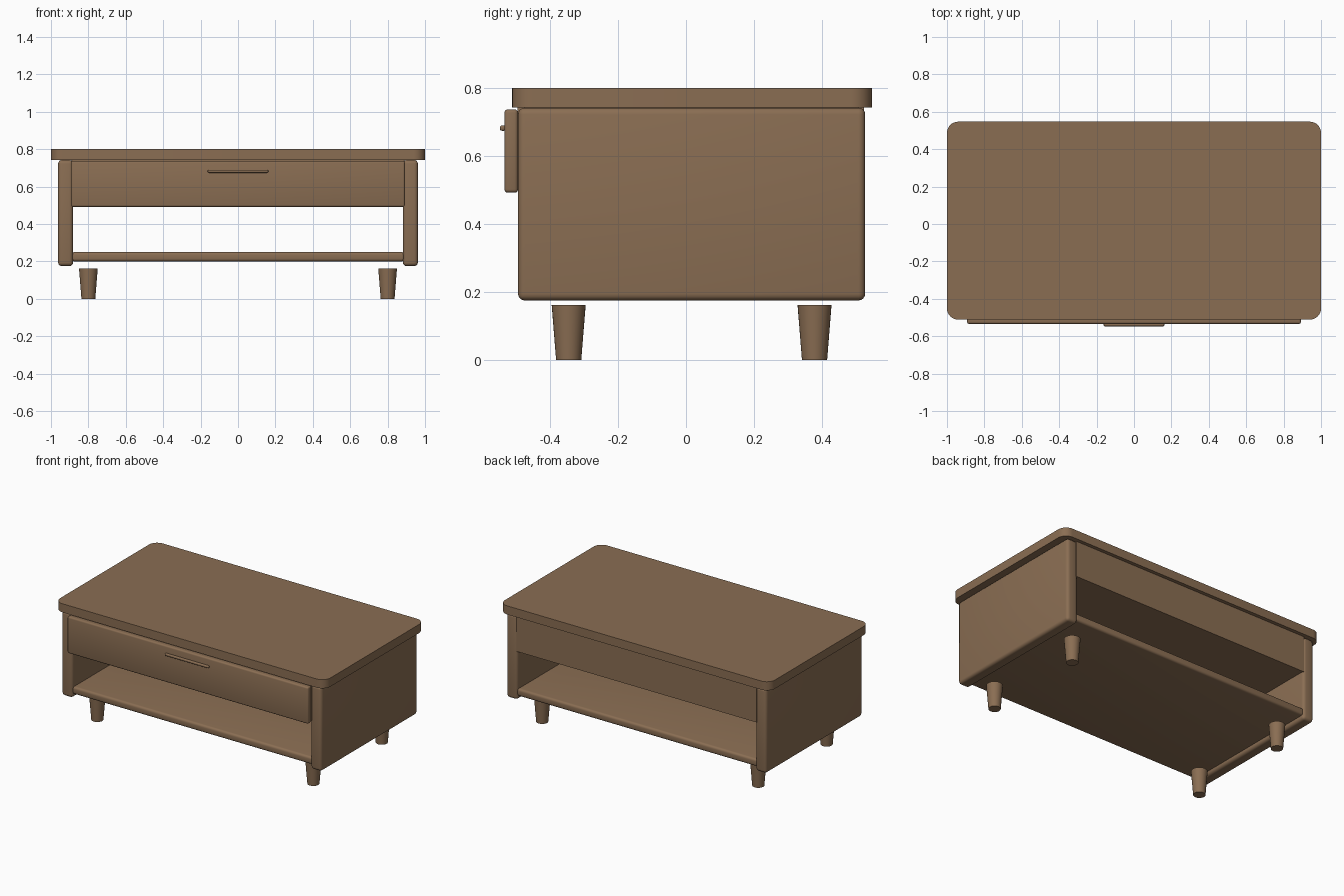
import bpy, bmesh, math

if "Cube" in bpy.data.objects:
    bpy.data.objects.remove(bpy.data.objects["Cube"])

wood = bpy.data.materials.new("walnut brown")
wood.diffuse_color = (0.255, 0.155, 0.086, 1)
wood.use_nodes = True
wood.node_tree.nodes["Principled BSDF"].inputs["Base Color"].default_value = wood.diffuse_color


def finish(ob, smooth=True):
    ob.data.materials.append(wood)
    if smooth:
        bpy.ops.object.select_all(action='DESELECT')
        ob.select_set(True)
        bpy.context.view_layer.objects.active = ob
        bpy.ops.object.shade_smooth_by_angle(angle=math.radians(35))
    return ob


def box(name, lo, hi, bevel=0.0, segments=4, vertical_only=False):
    """Box between two corners, with optional rounded edges."""
    bm = bmesh.new()
    bmesh.ops.create_cube(bm, size=1)
    for v in bm.verts:
        v.co = [(a + b) / 2 + c * (b - a) for a, b, c in zip(lo, hi, v.co)]
    if bevel:
        edges = [e for e in bm.edges if not vertical_only
                 or abs(e.verts[0].co.z - e.verts[1].co.z) > 1e-4]
        bmesh.ops.bevel(bm, geom=edges, offset=bevel, segments=segments,
                        profile=0.5, affect='EDGES')
    me = bpy.data.meshes.new(name)
    bm.to_mesh(me)
    bm.free()
    ob = bpy.data.objects.new(name, me)
    bpy.context.collection.objects.link(ob)
    return finish(ob)


# Table top with corners rounded in plan
box("table_top", (-1, -0.511, 0.742), (1, 0.547, 0.80), 0.06, 8, True)

# Side panels
for side, s in (("left", -1), ("right", 1)):
    xs = sorted((s * 0.882, s * 0.962))
    box(side + "_side_panel", (xs[0], -0.494, 0.175), (xs[1], 0.527, 0.742), 0.02)

# Drawer case, open shelf
box("drawer_case", (-0.89, -0.495, 0.50), (0.89, 0.523, 0.745))
box("lower_shelf", (-0.89, -0.485, 0.20), (0.89, 0.52, 0.25), 0.015)

# Drawer front and its pull
box("drawer_front", (-0.892, -0.534, 0.492), (0.892, -0.494, 0.737), 0.01, 3)
box("drawer_handle", (-0.162, -0.547, 0.674), (0.162, -0.53, 0.69), 0.006, 3)

# Tapered feet
for x in (-0.8, 0.8):
    for y in (-0.345, 0.378):
        bpy.ops.mesh.primitive_cone_add(vertices=32, radius1=0.037, radius2=0.05,
                                        depth=0.162, location=(x, y, 0.081))
        foot = bpy.context.object
        foot.name = ("front" if y < 0 else "back") + ("_left" if x < 0 else "_right") + "_foot"
        finish(foot)
